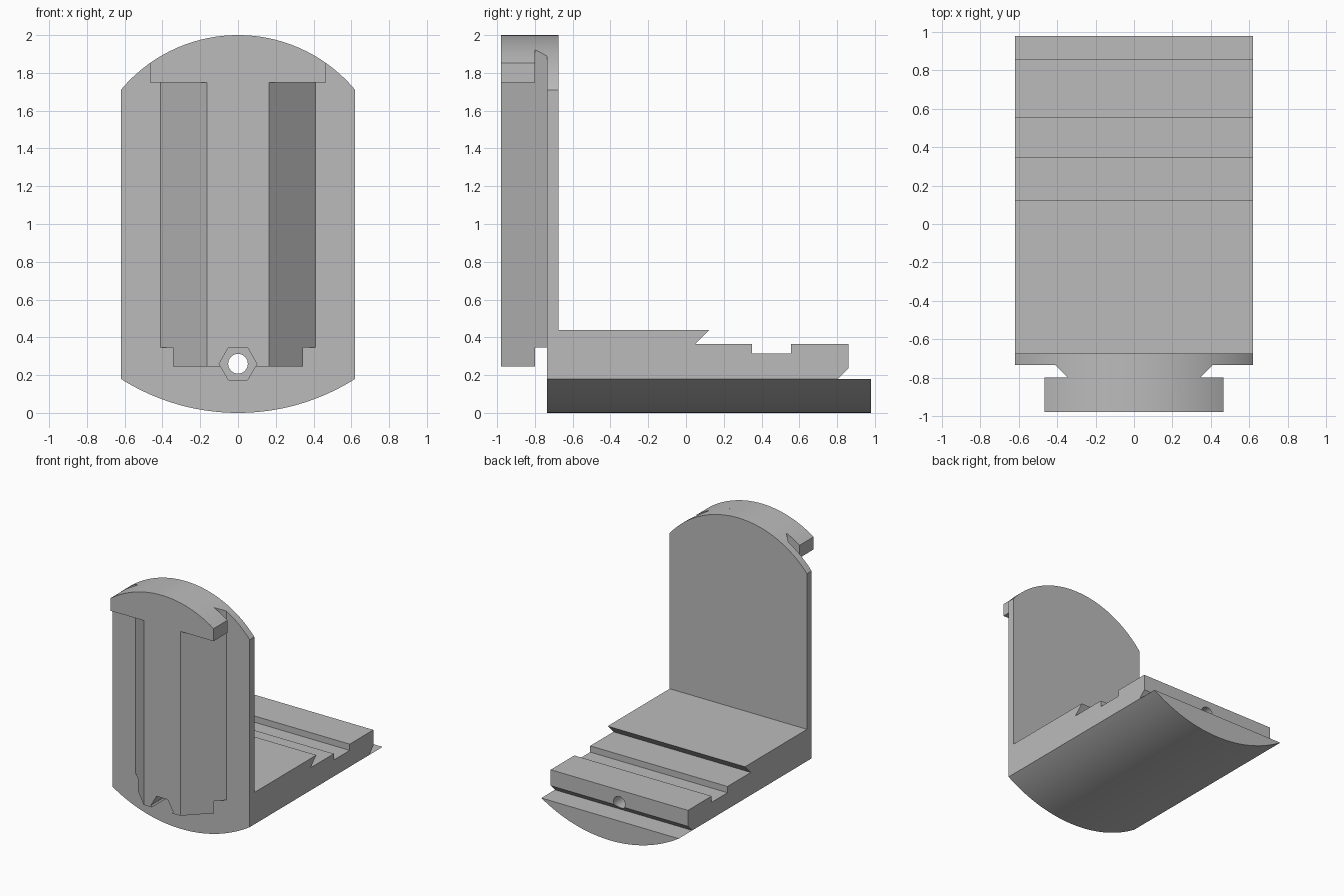
import bpy
import bmesh
import math

old = bpy.data.objects.get("Cube")
if old:
    bpy.data.objects.remove(old, do_unlink=True)

grey = bpy.data.materials.new("plain grey")
grey.use_nodes = True
colour = (0.5, 0.5, 0.5, 1)
grey.diffuse_color = colour
grey.node_tree.nodes["Principled BSDF"].inputs["Base Color"].default_value = colour

HALF = 0.62                      # half width of plate and base
FRONT, PLATE_F, PLATE_B, BACK = -0.98, -0.735, -0.675, 0.98
LIP = -0.80                      # back of the cap and start of the rail step
TOP_R, BOTTOM_R = 0.808, 1.158   # radii of the two arcs
BOLT_Z = 0.26


def prism(name, points, axis, lo, hi):
    """Extrude a 2D outline along one axis."""
    place = {"x": lambda u, v, t: (t, u, v),
             "y": lambda u, v, t: (u, t, v),
             "z": lambda u, v, t: (u, v, t)}[axis]
    bm = bmesh.new()
    ends = [[bm.verts.new(place(u, v, t)) for u, v in points] for t in (lo, hi)]
    for ring in ends:
        bm.faces.new(ring)
    n = len(points)
    for i in range(n):
        j = (i + 1) % n
        bm.faces.new((ends[0][i], ends[0][j], ends[1][j], ends[1][i]))
    bmesh.ops.recalc_face_normals(bm, faces=bm.faces)
    mesh = bpy.data.meshes.new(name)
    bm.to_mesh(mesh)
    bm.free()
    mesh.materials.append(grey)
    obj = bpy.data.objects.new(name, mesh)
    bpy.context.collection.objects.link(obj)
    return obj


def activate(obj):
    bpy.ops.object.select_all(action="DESELECT")
    obj.select_set(True)
    bpy.context.view_layer.objects.active = obj


def combine(obj, other, operation):
    """Apply a boolean and remove the second solid."""
    mod = obj.modifiers.new("boolean", "BOOLEAN")
    mod.operation, mod.object, mod.solver = operation, other, "EXACT"
    activate(obj)
    bpy.ops.object.modifier_apply(modifier=mod.name)
    bpy.data.objects.remove(other, do_unlink=True)


def top_arc(half, steps=48):
    a = math.asin(half / TOP_R)
    angles = [a - 2 * a * i / steps for i in range(steps + 1)]
    return [(TOP_R * math.sin(t), 2 - TOP_R + TOP_R * math.cos(t)) for t in angles]


def bottom_arc(steps=48):
    a = math.asin(HALF / BOTTOM_R)
    angles = [-a + 2 * a * i / steps for i in range(steps + 1)]
    return [(BOTTOM_R * math.sin(t), BOTTOM_R - BOTTOM_R * math.cos(t)) for t in angles]


def polygon(radius, sides):
    return [(radius * math.cos(math.tau * i / sides),
             BOLT_Z + radius * math.sin(math.tau * i / sides)) for i in range(sides)]


def cut_nut_pocket(obj):
    combine(obj, prism("nut_cutter", polygon(0.1, 6), "y", -1.1, -0.66), "DIFFERENCE")


# Upright plate with rounded top and bottom
outline = bottom_arc() + top_arc(HALF)
back_plate = prism("back_plate", outline, "y", PLATE_F, PLATE_B)
cut_nut_pocket(back_plate)

# Dovetail rail, trimmed by the rounded top and stepped at its foot
rail_section = [(-0.165, FRONT), (0.165, FRONT), (0.41, PLATE_F), (-0.41, PLATE_F)]
rail = prism("dovetail_rail", rail_section, "z", 0.245, 2.1)
combine(rail, prism("trim", outline, "y", -1.2, -0.5), "INTERSECT")
step = [(LIP, 0.1), (-0.6, 0.1), (-0.6, 0.345), (LIP, 0.345)]
combine(rail, prism("step_cutter", step, "x", -0.7, 0.7), "DIFFERENCE")

# Overhanging cap at the top of the rail
cap = prism("cap", [(-0.465, 1.75), (0.465, 1.75)] + top_arc(0.465), "y", FRONT, LIP)
combine(rail, cap, "UNION")
cut_nut_pocket(rail)

# Base block with undercut shoulder, cross slot and undercut end
block_profile = [(PLATE_B, 0.18), (PLATE_B, 0.44), (0.125, 0.44), (0.05, 0.365),
                 (0.35, 0.365), (0.35, 0.314), (0.555, 0.314), (0.555, 0.365),
                 (0.86, 0.365), (0.86, 0.235), (0.805, 0.18)]
base_block = prism("base_block", block_profile, "x", -HALF, HALF)
combine(base_block, prism("bore_cutter", polygon(0.052, 32), "y", -0.8, 1), "DIFFERENCE")

# Curved underside
curved_floor = prism("curved_floor", bottom_arc(), "y", PLATE_B, BACK)

for part in (back_plate, rail, base_block, curved_floor):
    activate(part)
    bpy.ops.object.shade_smooth_by_angle(angle=math.radians(25))
